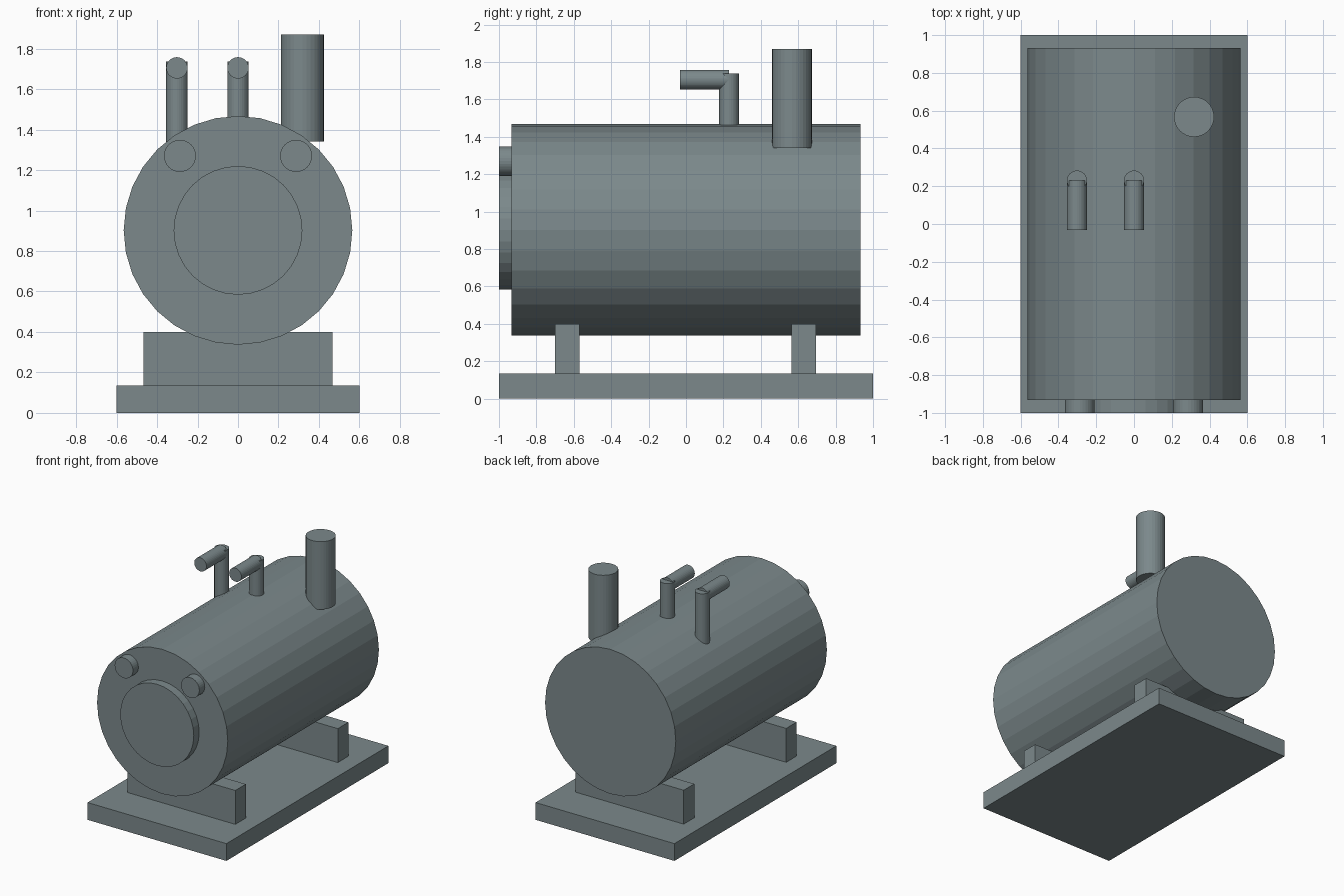
import bpy
from math import pi

cube = bpy.data.objects.get("Cube")
if cube:
    bpy.data.objects.remove(cube, do_unlink=True)

# Single painted steel colour
steel = bpy.data.materials.new("blue grey steel")
steel.use_nodes = True
colour = (0.2, 0.25, 0.26, 1)
steel.diffuse_color = colour
steel.node_tree.nodes["Principled BSDF"].inputs["Base Color"].default_value = colour


def box(name, x, y, z):
    """Box from (min, max) ranges on each axis."""
    ranges = (x, y, z)
    bpy.ops.mesh.primitive_cube_add(size=1, location=[sum(r) / 2 for r in ranges])
    ob = bpy.context.object
    ob.scale = [r[1] - r[0] for r in ranges]
    bpy.ops.object.transform_apply(location=False, rotation=False, scale=True)
    ob.name = name
    ob.data.materials.append(steel)


def cylinder(name, radius, a, b):
    """Flat-shaded cylinder from a to b, along y or z."""
    along_y = a[1] != b[1]
    bpy.ops.mesh.primitive_cylinder_add(
        vertices=32, radius=radius,
        depth=abs(b[1] - a[1]) if along_y else abs(b[2] - a[2]),
        location=[(p + q) / 2 for p, q in zip(a, b)],
        rotation=(pi / 2 if along_y else 0, 0, 0))
    ob = bpy.context.object
    ob.name = name
    ob.data.materials.append(steel)


# Base plate and cradle supports
box("base_plate", (-0.6, 0.6), (-1, 1), (0, 0.135))
for name, y in (("front_support", -0.635), ("back_support", 0.63)):
    box(name, (-0.467, 0.467), (y - 0.065, y + 0.065), (0.135, 0.4))

# Boiler drum, front door and the two front ports
axis = 0.902
cylinder("boiler_drum", 0.565, (0, -0.933, axis), (0, 0.933, axis))
cylinder("front_door", 0.318, (0, -1, axis), (0, -0.92, axis))
for side, x in (("right", -0.287), ("left", 0.287)):
    cylinder(side + "_front_port", 0.079, (x, -1, 1.27), (x, -0.92, 1.27))

# Chimney
cylinder("chimney", 0.106, (0.318, 0.567, 1.34), (0.318, 0.567, 1.87))

# Elbow pipes: a riser with a forward outlet
for side, x in (("right", -0.302), ("centre", 0)):
    cylinder(side + "_riser", 0.053, (x, 0.23, 1.3), (x, 0.23, 1.737))
    cylinder(side + "_outlet", 0.053, (x, -0.033, 1.705), (x, 0.23, 1.705))
